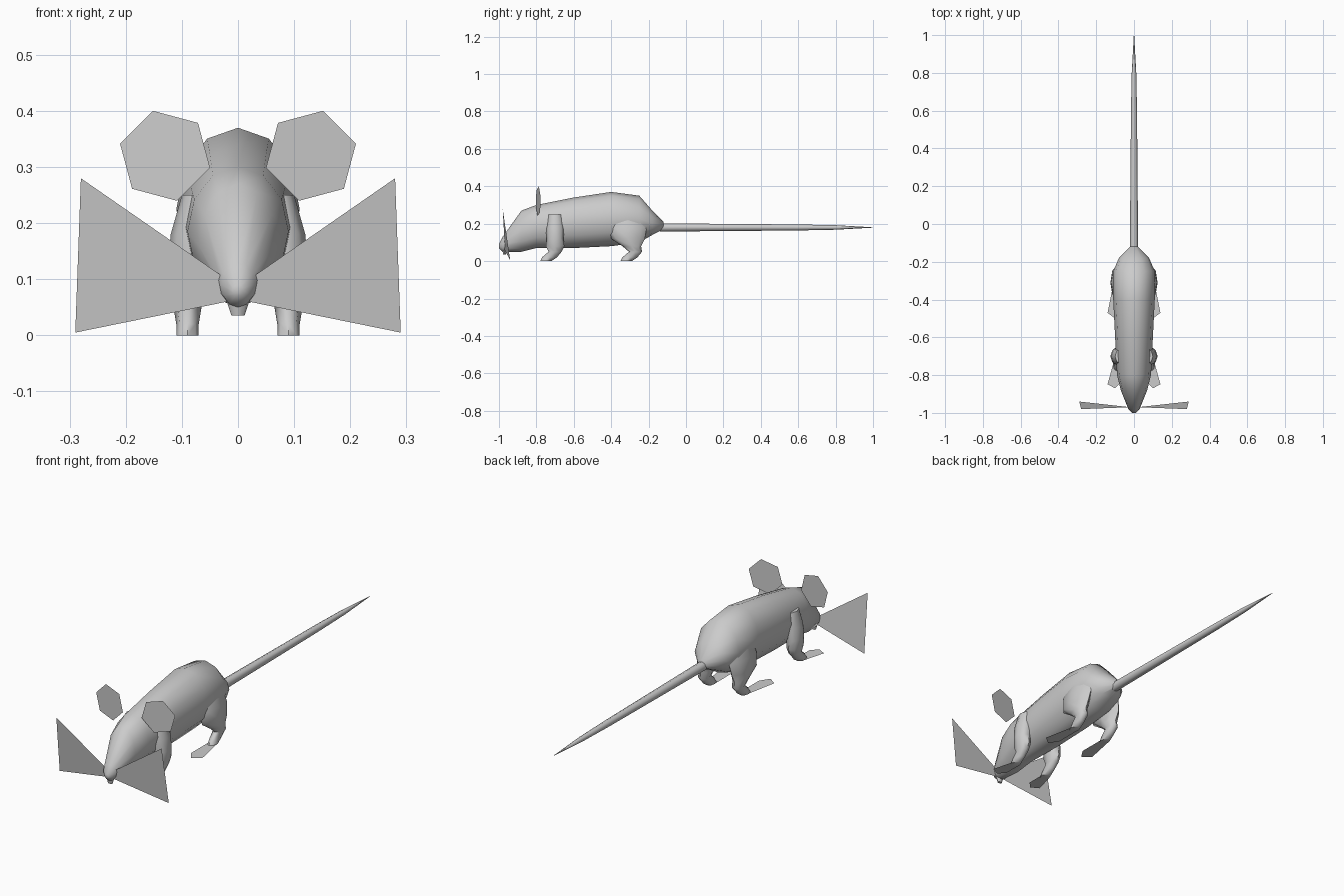
import bpy
from math import sin, cos, pi, radians

default_cube = bpy.data.objects.get("Cube")
if default_cube:
    bpy.data.objects.remove(default_cube, do_unlink=True)

grey = bpy.data.materials.new("soft_grey")
grey.use_nodes = True
colour = (0.6, 0.6, 0.6, 1)
grey.diffuse_color = colour
grey.node_tree.nodes["Principled BSDF"].inputs["Base Color"].default_value = colour


def make_part(name, verts, faces, paired=False):
    """Create a part, optionally with its twin on the other side."""
    mesh = bpy.data.meshes.new(name)
    mesh.from_pydata(verts, [], faces)
    mesh.update()
    mesh.materials.append(grey)
    part = bpy.data.objects.new(name, mesh)
    bpy.context.collection.objects.link(part)
    if paired:
        part.modifiers.new("mirror", "MIRROR")
    return part


def circle(count):
    """Unit circle as pairs, starting from the top."""
    return [(sin(2 * pi * k / count), cos(2 * pi * k / count)) for k in range(count)]


def upright_ring(y, bottom, top, half_width, count=12):
    middle, half_height = (top + bottom) / 2, (top - bottom) / 2
    return [(half_width * a, y, middle + half_height * b) for a, b in circle(count)]


def level_ring(x, y, z, radius_x, radius_y, count=8):
    return [(x + radius_x * a, y + radius_y * b, z) for a, b in circle(count)]


def loft(name, rings, paired=False):
    """Skin a row of equal rings, cap both ends and shade smooth."""
    count = len(rings[0])
    verts = [point for ring in rings for point in ring]
    faces = []
    for start in range(0, len(verts) - count, count):
        for j in range(count):
            following = (j + 1) % count
            faces.append((start + j, start + following,
                          start + count + following, start + count + j))
    faces.append(tuple(reversed(range(count))))
    faces.append(tuple(range(len(verts) - count, len(verts))))
    part = make_part(name, verts, faces, paired)
    bpy.ops.object.select_all(action="DESELECT")
    part.select_set(True)
    bpy.context.view_layer.objects.active = part
    bpy.ops.object.shade_smooth_by_angle(angle=radians(60))


def paired_sheet(name, points):
    """One flat face and its mirror twin."""
    make_part(name, points, [tuple(range(len(points)))], paired=True)


# Body from nose to rump: y, bottom, top, half width
body_stations = [
    (-1, 0.07, 0.09, 0.01),
    (-0.98, 0.05, 0.13, 0.03),
    (-0.88, 0.05, 0.27, 0.07),
    (-0.8, 0.07, 0.3, 0.09),
    (-0.6, 0.07, 0.34, 0.1),
    (-0.4, 0.08, 0.37, 0.11),
    (-0.25, 0.1, 0.35, 0.11),
    (-0.18, 0.14, 0.27, 0.08),
    (-0.12, 0.17, 0.21, 0.02),
]
loft("body", [upright_ring(*station) for station in body_stations])

# Tail: an even taper that closes to a point
tail_height = 0.18
tail_rings = []
for y, radius in [(-0.14, 0.022), (0.6, 0.016), (0.8, 0.012), (1, 0.001)]:
    tail_rings.append(upright_ring(y, tail_height - radius, tail_height + radius, radius, 8))
loft("tail", tail_rings)

# Front teeth
loft("front_teeth", [level_ring(0, -0.97, z, z / 3, z / 5) for z in (0.035, 0.07)])


def add_leg(name, hip_y, ankle_y, bulk):
    """Paw, thin ankle and a thigh or shoulder that swells to the bulk."""
    x = 0.09
    paw_y = ankle_y - 0.05
    loft(name, [
        level_ring(x, paw_y, 0, 0.02, 0.03),
        level_ring(x, paw_y + 0.02, 0.02, 0.02, 0.04),
        level_ring(x, ankle_y, 0.05, 0.025, 0.035),
        level_ring(x, (ankle_y + hip_y) / 2, 0.08, 0.03, 0.05),
        level_ring(x, hip_y, 0.12, 0.035, bulk * 0.9),
        level_ring(x - 0.01, hip_y, 0.18, 0.04, bulk),
        level_ring(x - 0.02, hip_y, 0.25, 0.03, bulk * 0.8),
    ], paired=True)


add_leg("front_legs", hip_y=-0.7, ankle_y=-0.7, bulk=0.05)
add_leg("hind_legs", hip_y=-0.31, ankle_y=-0.27, bulk=0.1)


def add_foot(name, heel_y, length):
    """Thin sole that widens and turns outwards at the toes."""
    heel_x, half_heel, height = 0.09, 0.02, 0.002
    toe_y = heel_y - length
    paired_sheet(name, [
        (heel_x - half_heel, heel_y, height),
        (heel_x + half_heel, heel_y, height),
        (heel_x + half_heel * 2.5, toe_y + length / 6, height),
        (heel_x + half_heel / 2, toe_y, height),
        (heel_x - half_heel, toe_y + length / 4, height),
    ])


add_foot("front_feet", heel_y=-0.74, length=0.13)
add_foot("hind_feet", heel_y=-0.32, length=0.18)

# Ears: turned hexagons whose outer edges lean back
ear_x, ear_y, ear_z, ear_radius = 0.13, -0.79, 0.32, 0.083
ear_points = []
for k in range(6):
    angle = radians(15) + k * pi / 3
    across = ear_radius * cos(angle)
    ear_points.append((ear_x + across, ear_y + across / 6, ear_z + ear_radius * sin(angle)))
paired_sheet("ears", ear_points)

# Whiskers: wide fans from the sides of the nose
paired_sheet("whiskers", [(0.02, -0.97, 0.1), (0.28, -0.98, 0.28),
                          (0.29, -0.94, 0.005), (0.02, -0.97, 0.06)])
